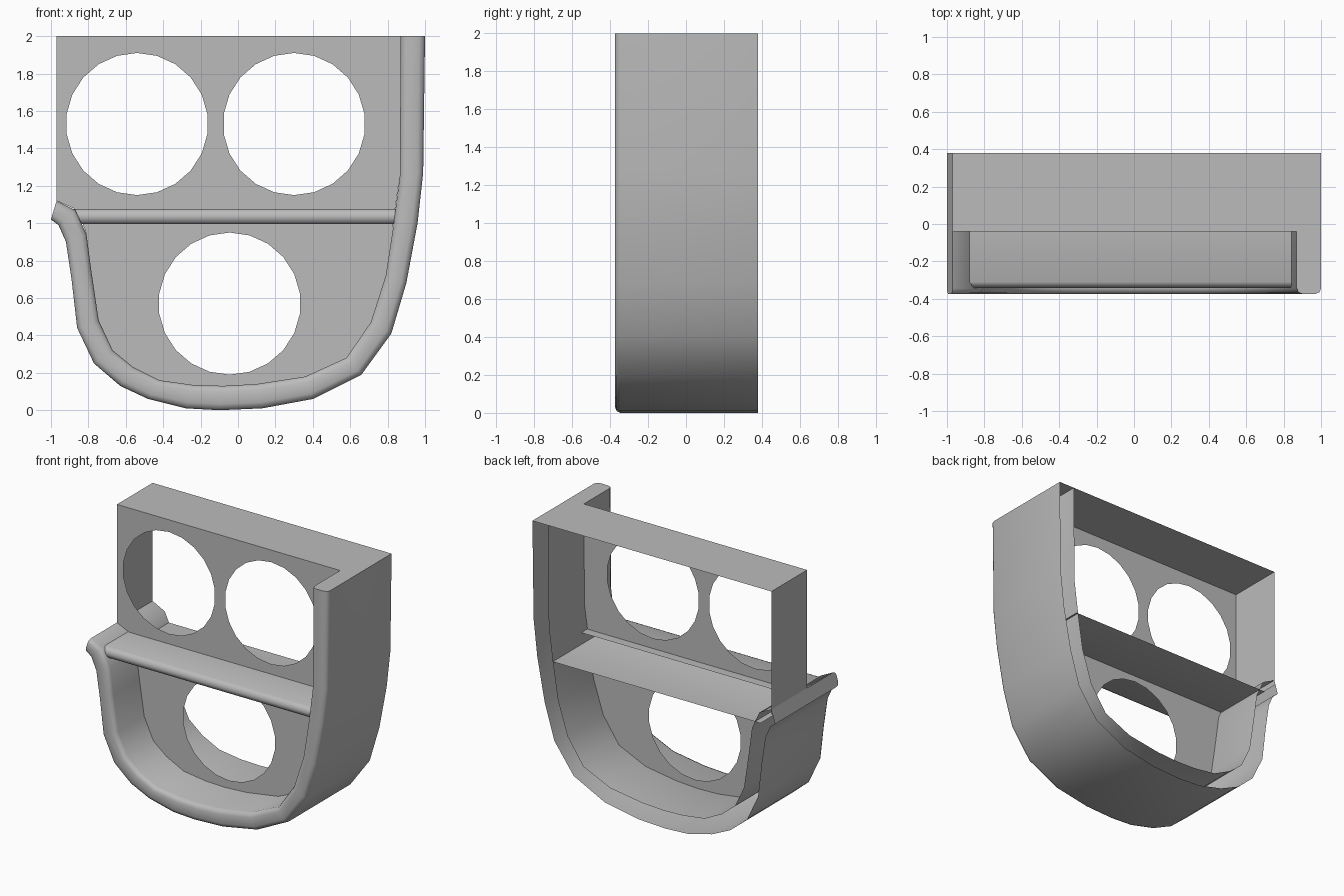
import bpy, bmesh, math

cube = bpy.data.objects.get("Cube")
if cube:
    bpy.data.objects.remove(cube, do_unlink=True)

GREY = (0.5, 0.5, 0.5, 1)
mat = bpy.data.materials.new("plain grey")
mat.use_nodes = True
mat.diffuse_color = GREY
mat.node_tree.nodes["Principled BSDF"].inputs["Base Color"].default_value = GREY

BACK, PANEL, FRONT, TOP = 0.38, -0.04, -0.375, 2.0


def finish(bm, name, smooth=False):
    """Turn a bmesh into a named grey object."""
    bmesh.ops.recalc_face_normals(bm, faces=bm.faces)
    mesh = bpy.data.meshes.new(name)
    bm.to_mesh(mesh)
    bm.free()
    obj = bpy.data.objects.new(name, mesh)
    bpy.context.collection.objects.link(obj)
    mesh.materials.append(mat)
    if smooth:
        bpy.ops.object.select_all(action='DESELECT')
        obj.select_set(True)
        bpy.context.view_layer.objects.active = obj
        bpy.ops.object.shade_smooth_by_angle(angle=math.radians(50))
    return obj


def loft(name, rows, cap_ends=False):
    """Skin quads over a list of point rows."""
    bm = bmesh.new()
    grid = [[bm.verts.new(p) for p in row] for row in rows]
    for a, b in zip(grid, grid[1:]):
        for i in range(len(a) - 1):
            bm.faces.new((a[i], a[i + 1], b[i + 1], b[i]))
    if cap_ends:
        bm.faces.new(grid[0])
        bm.faces.new(grid[-1])
    return finish(bm, name, True)


def circle(cx, cz, r=0.38, n=22):
    return [(cx + r * math.sin(math.tau * i / n), cz + r * math.cos(math.tau * i / n))
            for i in range(n)]


def panel(name, *loops):
    """Flat upright sheet; every loop after the first is a hole."""
    bm = bmesh.new()
    for pts in loops:
        vs = [bm.verts.new((x, PANEL, z)) for x, z in pts]
        for i, v in enumerate(vs):
            bm.edges.new((vs[i - 1], v))
    bmesh.ops.triangle_fill(bm, use_beauty=True, edges=bm.edges[:], normal=(0, -1, 0))
    return finish(bm, name)


# Outer and inner outlines of the curved rim, left tip to right top
outer = [(-1, 1.02), (-.96, .99), (-.92, .9), (-.89, .7), (-.86, .44), (-.77, .25),
         (-.63, .13), (-.48, .06), (-.28, .01), (-.1, 0), (.13, .01), (.4, .06),
         (.66, .19), (.82, .41), (.9, .68), (.96, 1), (.99, 1.27), (1, TOP)]
inner = [(-.97, 1.12), (-.87, 1.07), (-.81, .94), (-.785, .75), (-.745, .48), (-.67, .32),
         (-.56, .23), (-.42, .16), (-.24, .135), (-.08, .13), (.1, .14), (.36, .18),
         (.58, .28), (.71, .47), (.79, .72), (.83, .98), (.865, 1.25), (.87, TOP)]

# Hollow rim with a rounded front edge, open at the back
section = [(0, BACK), (0, FRONT + .03), (.07, FRONT + .01), (.25, FRONT),
           (.75, FRONT), (.93, FRONT + .01), (1, FRONT + .03), (1, BACK)]
rows = [[(ox + (ix - ox) * t, y, oz + (iz - oz) * t) for t, y in section]
        for (ox, oz), (ix, iz) in zip(outer, inner)]
loft("curved_rim", rows, cap_ends=True)

# Panels with round openings
panel("upper_panel",
      [(-.97, TOP), (-.97, 1.12), (-.87, 1.075), (.84, 1.075), inner[-2], inner[-1]],
      circle(-.54, 1.53), circle(.3, 1.53))
panel("lower_panel", [(-.83, .995)] + inner[2:16] + [(.83, .995)], circle(-.045, .57))

# Shelf with a rounded front; its underside runs through to the back
shelf = [(.03, 1.075), (-.31, 1.075), (-.33, 1.065), (-.342, 1.035),
         (-.33, 1.005), (-.31, .995), (BACK, .995)]
loft("shelf", [[(x, y, z) for y, z in shelf] for x in (-.88, .845)])

# Top and side walls behind the panel
corner = [(-.97, 1.08), (-.97, TOP), (.87, TOP)]
loft("top_and_side_wall", [[(x, y, z) for x, z in corner] for y in (PANEL, BACK)])
